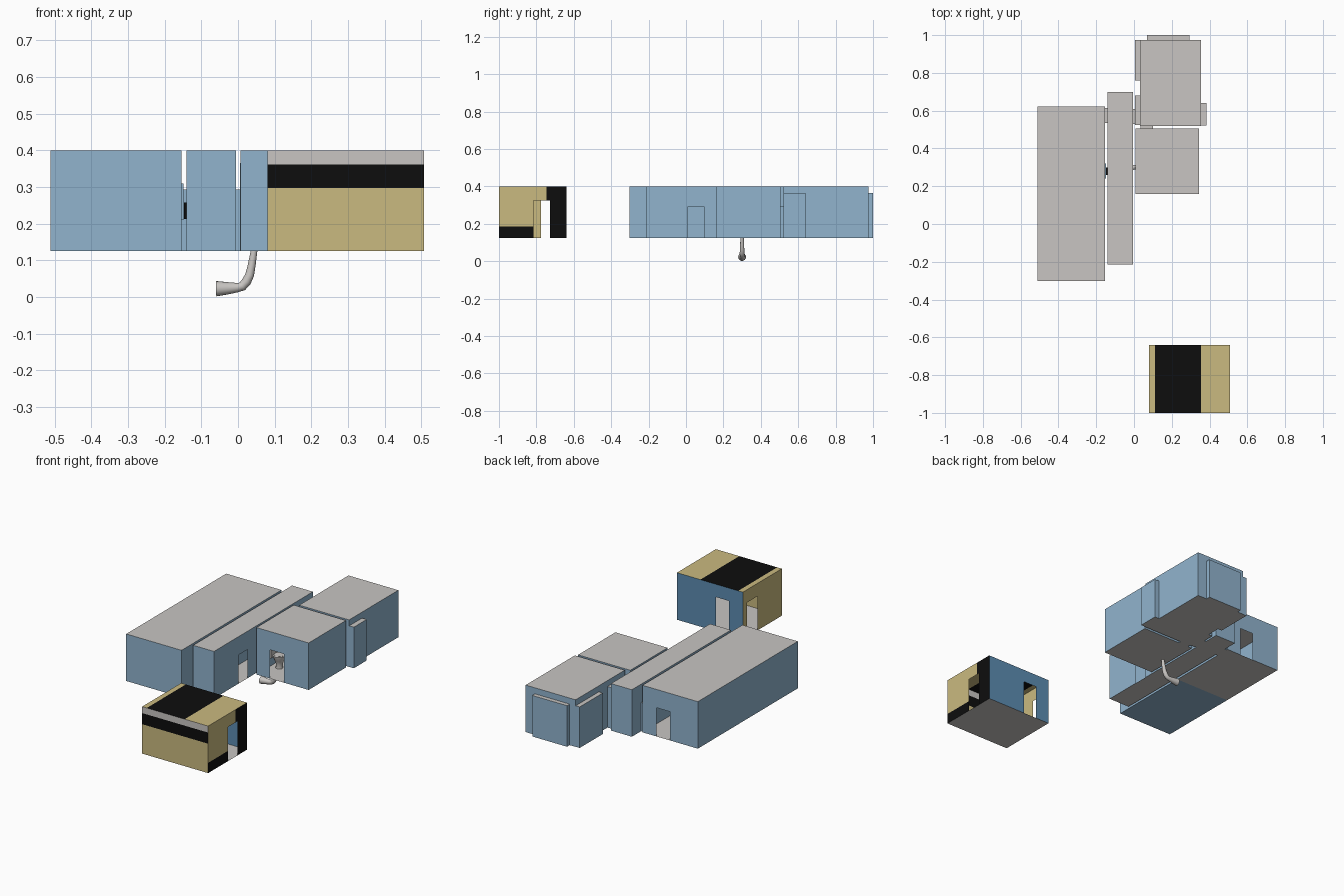
import bpy, bmesh, math
from mathutils import Vector

if "Cube" in bpy.data.objects:
    bpy.data.objects.remove(bpy.data.objects["Cube"])

COLOURS = {
    "wall_blue": (0.283, 0.456, 0.617), "plaster_grey": (0.58, 0.56, 0.54),
    "sand_yellow": (0.59, 0.49, 0.215), "black": (0.004, 0.004, 0.004),
    "deep_blue": (0.109, 0.266, 0.445),
}
NAMES = list(COLOURS)
BLUE, GREY, SAND, BLACK, DEEP = range(5)
MATS = []
for n, c in COLOURS.items():
    m = bpy.data.materials.new(n)
    m.diffuse_color = (*c, 1)
    m.use_nodes = True
    m.node_tree.nodes["Principled BSDF"].inputs["Base Color"].default_value = m.diffuse_color
    MATS.append(m)

Z0, Z1, DOOR, NICHE = 0.125, 0.40, 0.293, 0.365


def finish(name, bm, smooth=False):
    me = bpy.data.meshes.new(name)
    bm.to_mesh(me)
    bm.free()
    for m in MATS:
        me.materials.append(m)
    ob = bpy.data.objects.new(name, me)
    bpy.context.collection.objects.link(ob)
    if smooth:
        bpy.context.view_layer.objects.active = ob
        ob.select_set(True)
        bpy.ops.object.shade_smooth_by_angle(angle=math.radians(40))
        ob.select_set(False)
    return ob


def room(name, lo, hi, holes={}, skip=(), paint=None, cuts={}):
    """Thin-skinned box. Sides: -x +x -y +y -z +z; holes are (u0, u1, v0, v1)."""
    bm = bmesh.new()
    for axis, letter in enumerate("xyz"):
        u, v = [a for a in range(3) if a != axis]
        for sign, level in (("-", lo[axis]), ("+", hi[axis])):
            side = sign + letter
            if side in skip:
                continue
            hs = holes.get(side, [])
            cu, cv = cuts.get(side, ([], []))
            us = sorted({lo[u], hi[u], *cu, *[h[0] for h in hs], *[h[1] for h in hs]})
            vs = sorted({lo[v], hi[v], *cv, *[h[2] for h in hs], *[h[3] for h in hs]})
            for a0, a1 in zip(us, us[1:]):
                for b0, b1 in zip(vs, vs[1:]):
                    a, b = (a0 + a1) / 2, (b0 + b1) / 2
                    if any(h[0] < a < h[1] and h[2] < b < h[3] for h in hs):
                        continue
                    pts = []
                    for p, q in ((a0, b0), (a1, b0), (a1, b1), (a0, b1)):
                        co = [0, 0, 0]
                        co[axis], co[u], co[v] = level, p, q
                        pts.append(bm.verts.new(co))
                    f = bm.faces.new(pts)
                    f.normal_update()
                    if (f.normal[axis] > 0) != (sign == "+"):
                        f.normal_flip()
                    default = GREY if letter == "z" else BLUE
                    f.material_index = paint(side, a, b) if paint else default
    bmesh.ops.remove_doubles(bm, verts=bm.verts, dist=1e-5)
    return finish(name, bm)


# Large left hall: front part of its floor is blue
room("large_hall", (-0.512, -0.302, Z0), (-0.154, 0.622, Z1),
     holes={"+y": [(-0.332, -0.245, Z0, DOOR)], "+x": [(0.535, 0.615, Z0, DOOR)]},
     cuts={"-z": ([], [0.19])},
     paint=lambda s, a, b: GREY if s == "+z" or (s == "-z" and b > 0.19) else BLUE)

# Corridor
room("corridor", (-0.14, -0.215, Z0), (-0.005, 0.70, Z1),
     holes={"-x": [(0.535, 0.615, Z0, DOOR)],
            "+x": [(0.01, 0.095, Z0, DOOR), (0.53, 0.61, Z0, DOOR)]})

# Washroom
room("washroom", (0.007, 0.16, Z0), (0.345, 0.505, Z1),
     holes={"-y": [(0.095, 0.185, Z0, DOOR)], "+y": [(0.035, 0.10, Z0, DOOR)]})

# Back room with its shallow niches
room("back_room", (0.032, 0.52, Z0), (0.355, 0.975, Z1),
     holes={"-y": [(0.035, 0.10, Z0, DOOR)], "+y": [(0.07, 0.295, Z0, NICHE)],
            "+x": [(0.521, 0.64, Z0, NICHE)],
            "-x": [(0.525, 0.68, Z0, NICHE), (0.76, 0.974, Z0, NICHE)]})
room("back_niche", (0.07, 0.975, Z0), (0.295, 1.0, NICHE), skip=("-y",))
room("right_niche", (0.355, 0.521, Z0), (0.385, 0.64, NICHE), skip=("-x",))
room("left_niche", (0.006, 0.76, Z0), (0.032, 0.974, NICHE), skip=("+x",))
room("entry_niche", (0.006, 0.525, Z0), (0.032, 0.68, NICHE), skip=("+x",),
     holes={"-x": [(0.53, 0.61, Z0, DOOR)]})

# Short door passages joining the rooms
room("hall_passage", (-0.154, 0.535, Z0), (-0.14, 0.615, DOOR), skip=("-x", "+x"))
room("back_room_passage", (-0.005, 0.53, Z0), (0.006, 0.61, DOOR), skip=("-x", "+x"))
room("washroom_passage", (0.035, 0.505, Z0), (0.10, 0.52, DOOR), skip=("-y", "+y"))


# Detached striped room
def stripes(side, a, b):
    if side == "-z":
        return GREY
    if side == "+y":
        return DEEP
    if side == "+z":
        return BLACK if 0.11 < a < 0.355 else SAND
    if side == "-y":
        return SAND if b < 0.297 else BLACK if b < 0.362 else GREY
    if side == "+x":
        return BLACK if a > -0.745 or (a < -0.815 and b < 0.185) else SAND
    return SAND


room("striped_room", (0.08, -1.0, Z0), (0.507, -0.64, Z1),
     holes={"+x": [(-0.815, -0.728, Z0, 0.325)], "-x": [(-0.775, -0.68, Z0, 0.325)],
            "+y": [(0.17, 0.255, Z0, 0.325)]},
     cuts={"+z": ([0.11, 0.355], []), "-y": ([], [0.297, 0.362]),
           "+x": ([-0.745], [0.185])},
     paint=stripes)

# Dark wall fittings in the gap beside the hall
room("hall_fitting", (-0.154, 0.24, 0.21), (-0.149, 0.32, 0.31), paint=lambda *_: BLUE)
room("hall_latch", (-0.147, 0.26, 0.213), (-0.14, 0.30, 0.258), paint=lambda *_: BLACK)


def sweep(name, path, sides=16):
    """Tube in the y = 0.3 plane through (x, z, radius) points."""
    bm = bmesh.new()
    rings = []
    for i, (x, z, r) in enumerate(path):
        p, q = path[max(i - 1, 0)], path[min(i + 1, len(path) - 1)]
        t = Vector((q[0] - p[0], 0, q[1] - p[1])).normalized()
        n = Vector((-t.z, 0, t.x))
        ring = []
        for k in range(sides):
            w = 2 * math.pi * k / sides
            ring.append(bm.verts.new(Vector((x, 0.3, z)) + n * r * math.cos(w)
                                     + Vector((0, r * math.sin(w), 0))))
        rings.append(ring)
    for A, B in zip(rings, rings[1:]):
        for k in range(sides):
            bm.faces.new((A[k], A[(k + 1) % sides], B[(k + 1) % sides], B[k]))
    bm.faces.new(rings[0])
    bmesh.ops.recalc_face_normals(bm, faces=bm.faces)
    for f in bm.faces:
        f.material_index = GREY
    return finish(name, bm, True)


# Drain pipe under the washroom
sweep("drain_pipe", [(-0.06, 0.0225, 0.021), (-0.03, 0.0235, 0.017), (0.0, 0.0255, 0.0125),
                     (0.012, 0.029, 0.0125), (0.023, 0.042, 0.013), (0.032, 0.06, 0.012),
                     (0.038, 0.09, 0.0105), (0.044, 0.127, 0.009)])

# Toilet: bowl with hollow top, plus cistern
sweep("toilet_bowl", [(0.058, 0.126, 0.020), (0.058, 0.15, 0.018), (0.058, 0.17, 0.025),
                      (0.058, 0.19, 0.034), (0.058, 0.20, 0.036), (0.058, 0.203, 0.027),
                      (0.058, 0.18, 0.018), (0.058, 0.165, 0.006)])
room("toilet_cistern", (0.008, 0.262, 0.185), (0.03, 0.338, 0.25), paint=lambda *_: GREY)
